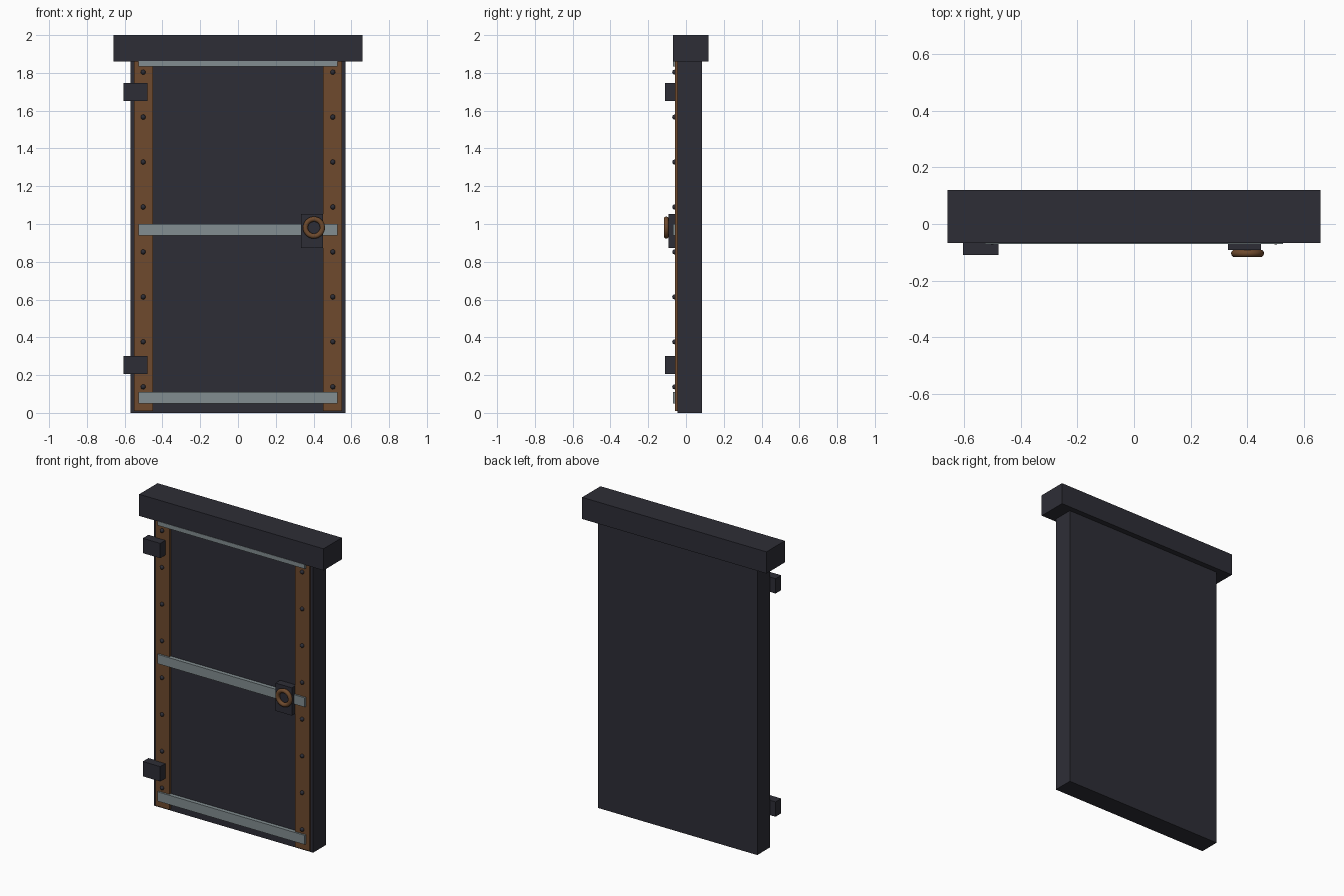
import bpy
from math import radians

cube = bpy.data.objects.get("Cube")
if cube:
    bpy.data.objects.remove(cube, do_unlink=True)


def material(name, rgb):
    mat = bpy.data.materials.new(name)
    mat.use_nodes = True
    mat.diffuse_color = (*rgb, 1)
    mat.node_tree.nodes["Principled BSDF"].inputs["Base Color"].default_value = (*rgb, 1)
    return mat


dark = material("dark_slate", (0.027, 0.027, 0.037))
brown = material("brown_leather", (0.156, 0.068, 0.026))
steel = material("pale_steel", (0.225, 0.27, 0.282))


def finish(name, mat):
    obj = bpy.context.object
    obj.name = name
    obj.data.materials.append(mat)
    return obj


def box(name, mat, x, y, z):
    """Box given by its (min, max) range on each axis."""
    ranges = (x, y, z)
    bpy.ops.mesh.primitive_cube_add(size=1, location=[(a + b) / 2 for a, b in ranges])
    obj = finish(name, mat)
    obj.scale = [b - a for a, b in ranges]
    bpy.ops.object.transform_apply(location=False, rotation=False, scale=True)
    return obj


# Door slab and overhanging lintel
box("door_slab", dark, (-0.57, 0.57), (-0.045, 0.085), (0, 1.87))
box("lintel", dark, (-0.66, 0.66), (-0.068, 0.12), (1.86, 2))

# Side straps, each with a column of rivets
for side, sign in (("right", -1), ("left", 1)):
    x = sign * 0.5
    box(side + "_strap", brown, (x - 0.051, x + 0.051), (-0.058, -0.04), (0.01, 1.865))
    for i in range(8):
        bpy.ops.mesh.primitive_uv_sphere_add(
            segments=12, ring_count=8, radius=0.013,
            location=(sign * 0.502, -0.06, 0.138 + i * 0.238))
        finish(f"{side}_rivet_{i + 1}", dark)
        bpy.ops.object.shade_smooth()

# Horizontal metal bands
for name, low, high in (("bottom", 0.05, 0.11), ("middle", 0.94, 1.0), ("top", 1.835, 1.862)):
    box(name + "_band", steel, (-0.527, 0.527), (-0.07, -0.04), (low, high))

# Hinge blocks
for name, z in (("lower", 0.253), ("upper", 1.698)):
    box(name + "_hinge", dark, (-0.605, -0.48), (-0.11, -0.052), (z - 0.048, z + 0.048))

# Lock plate and pull ring
box("lock_plate", dark, (0.333, 0.45), (-0.092, -0.04), (0.873, 1.053))
bpy.ops.mesh.primitive_torus_add(
    major_segments=32, minor_segments=12, major_radius=0.045, minor_radius=0.0135,
    location=(0.402, -0.104, 0.981), rotation=(radians(90), 0, 0))
finish("pull_ring", brown)
bpy.ops.object.shade_smooth()
